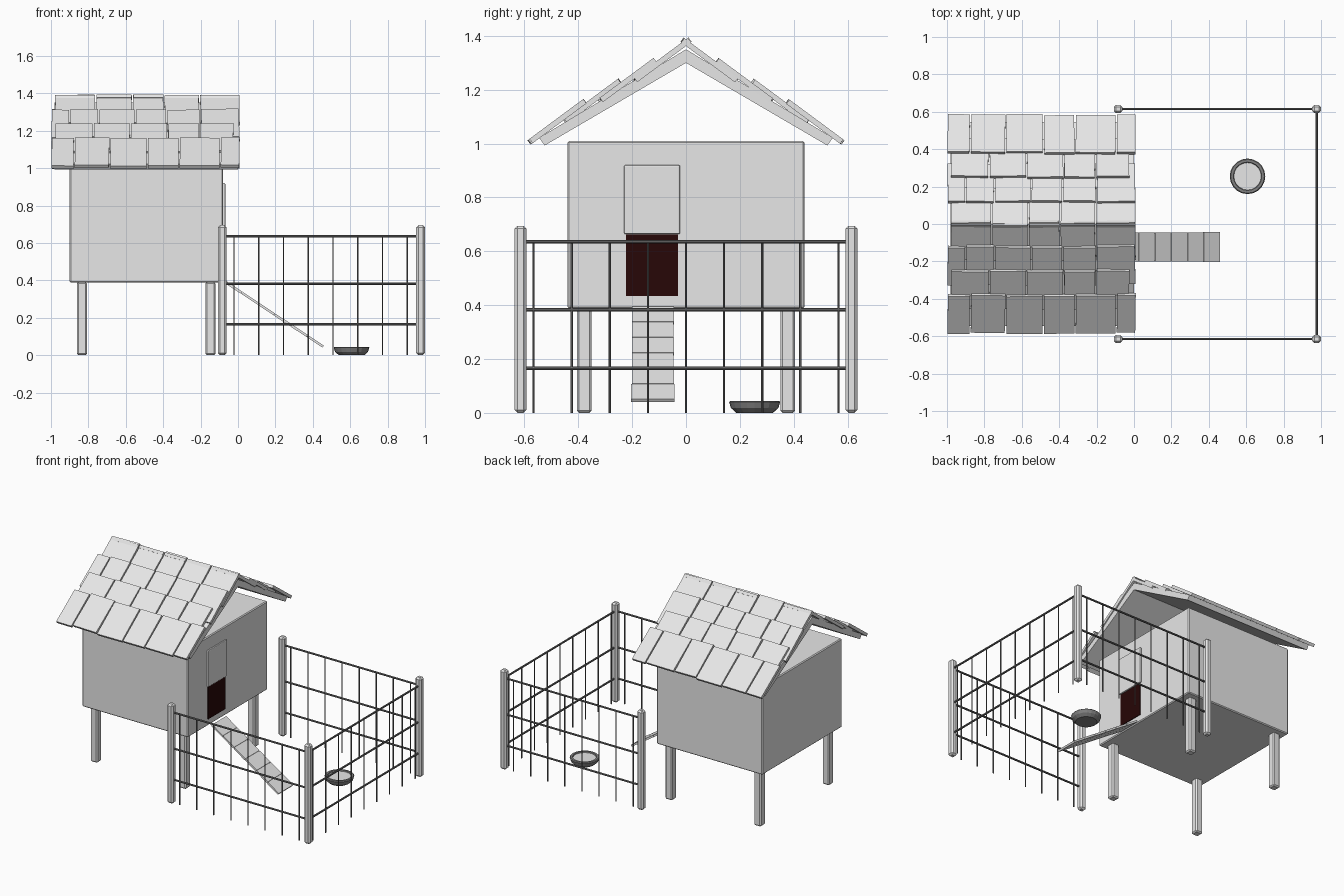
import bpy, bmesh, math, random
from mathutils import Vector, Matrix

random.seed(4)
if "Cube" in bpy.data.objects:
    bpy.data.objects.remove(bpy.data.objects["Cube"], do_unlink=True)


def material(name, rgb):
    m = bpy.data.materials.new(name)
    m.use_nodes = True
    colour = (*rgb, 1)
    m.diffuse_color = colour
    m.node_tree.nodes["Principled BSDF"].inputs["Base Color"].default_value = colour
    return m


PALE = material("pale grey wood", (0.8, 0.8, 0.8))
WIRE = material("dark wire", (0.16, 0.16, 0.16))
DISH = material("dish grey", (0.22, 0.22, 0.22))
DARK = material("dark doorway", (0.02, 0.002, 0.002))


def finish(name, bm, mat):
    bmesh.ops.recalc_face_normals(bm, faces=bm.faces)
    mesh = bpy.data.meshes.new(name)
    bm.to_mesh(mesh)
    bm.free()
    mesh.materials.append(mat)
    ob = bpy.data.objects.new(name, mesh)
    bpy.context.collection.objects.link(ob)
    return ob


def add_box(bm, size, matrix):
    bmesh.ops.create_cube(bm, size=1, matrix=matrix @ Matrix.Diagonal((*size, 1)))


def box(name, lo, hi, mat, bevel=0, segments=1):
    lo, hi = Vector(lo), Vector(hi)
    bm = bmesh.new()
    add_box(bm, hi - lo, Matrix.Translation((lo + hi) / 2))
    ob = finish(name, bm, mat)
    if bevel:
        mod = ob.modifiers.new("Bevel", "BEVEL")
        mod.width, mod.segments = bevel, segments
    return ob


def add_rod(bm, a, b, radius, sides=8):
    a, b = Vector(a), Vector(b)
    d = b - a
    turn = d.to_track_quat('Z', 'Y').to_matrix().to_4x4()
    bmesh.ops.create_cone(bm, cap_ends=True, segments=sides, radius1=radius, radius2=radius,
                          depth=d.length, matrix=Matrix.Translation((a + b) / 2) @ turn)


# House body, doorway and raised hatch
box("house_body", (-0.90, -0.44, 0.388), (-0.08, 0.44, 1.01), PALE, 0.006)
box("doorway", (-0.081, -0.222, 0.435), (-0.075, -0.03, 0.662), DARK)
box("sliding_hatch", (-0.081, -0.23, 0.664), (-0.068, -0.022, 0.92), PALE, 0.005, 2)

# House legs and fence posts
for x in (-0.835, -0.148):
    for y in (-0.378, 0.378):
        box("house_leg", (x - 0.027, y - 0.027, 0), (x + 0.027, y + 0.027, 0.392), PALE, 0.008)
for x in (-0.085, 0.976):
    for y in (-0.615, 0.615):
        box("fence_post", (x - 0.023, y - 0.022, 0), (x + 0.023, y + 0.022, 0.695), PALE, 0.011)

# Gabled roof board: chevron profile pushed along x
bm = bmesh.new()
profile = [(0, 1.35), (0.545, 1.022), (0.525, 0.993), (0, 1.30), (-0.525, 0.993), (-0.545, 1.022)]
rings = [[bm.verts.new((x, y, z)) for y, z in profile] for x in (-0.98, 0.0)]
for i in range(6):
    j = (i + 1) % 6
    bm.faces.new((rings[0][i], rings[0][j], rings[1][j], rings[1][i]))
for ring in rings:
    bm.faces.new((ring[0], ring[1], ring[2], ring[3]))
    bm.faces.new((ring[0], ring[3], ring[4], ring[5]))
finish("roof_board", bm, PALE)

# Shingles: four rows per slope, each row's upper end raised
joints = [
    (-1.0, -0.875, -0.685, -0.485, -0.315, -0.095, 0.012),
    (-0.98, -0.775, -0.575, -0.375, -0.205, -0.022),
    (-1.0, -0.9, -0.745, -0.55, -0.38, -0.2, 0.01),
    (-0.98, -0.76, -0.565, -0.395, -0.205, 0.012),
]
thick = 0.02
for side, label in ((1, "back"), (-1, "front")):
    bm = bmesh.new()
    for row, xs in enumerate(joints):
        low = Vector((0, side * (0.585 - 0.13 * row), 1.015 + 0.076 * row))
        high = Vector((0, side * (0.385 - 0.13 * row), 1.163 + 0.076 * row))
        along = (high - low).normalized()
        normal = Vector((0, -along.y * along.z, along.y ** 2)).normalized()
        across = along.cross(normal)
        for a, b in zip(xs, xs[1:]):
            mid = (low + high) / 2 - normal * thick / 2 + along * random.uniform(-0.005, 0.005)
            mid.x = (a + b) / 2
            basis = Matrix((across, along, normal)).transposed().to_4x4()
            skew = Matrix.Rotation(random.uniform(-0.02, 0.02), 4, 'Z')
            add_box(bm, (b - a - 0.008, (high - low).length, thick),
                    Matrix.Translation(mid) @ basis @ skew)
    finish(label + "_shingles", bm, PALE)

# Ramp made of planks
bm = bmesh.new()
top, foot = Vector((-0.065, -0.123, 0.39)), Vector((0.457, -0.123, 0.045))
slope = foot - top
tilt = Matrix.Rotation(math.atan2(-slope.z, slope.x), 4, 'Y')
planks = 6
for i in range(planks):
    centre = top + slope * (i + 0.5) / planks
    add_box(bm, (slope.length / planks - 0.004, 0.157 + random.uniform(-0.004, 0.004), 0.013),
            Matrix.Translation(centre) @ tilt)
add_box(bm, (slope.length - 0.01, 0.14, 0.007),
        Matrix.Translation((top + foot) / 2 - Vector((0, 0, 0.003))) @ tilt)
finish("ramp", bm, PALE)


# Wire fence on three sides: rails and upright wires
def fence(name, a, b, first, last, count):
    bm = bmesh.new()
    a, b = Vector(a), Vector(b)
    up = Vector((0, 0, 1))
    for z in (0.165, 0.383, 0.635):
        add_rod(bm, a + up * z, b + up * z, 0.0065)
    for i in range(count):
        p = a.lerp(b, first + (last - first) * i / (count - 1))
        add_rod(bm, p, p + up * 0.635, 0.004, 6)
    finish(name, bm, WIRE)


for y, name in ((-0.615, "front_fence"), (0.615, "back_fence")):
    fence(name, (-0.085, y, 0), (0.976, y, 0), 0.06, 0.933, 8)
fence("end_fence", (0.976, -0.615, 0), (0.976, 0.615, 0), 0.04, 0.96, 9)

# Feeding dish: turned profile, with a pale filling
bm = bmesh.new()
sides = 20
turned = [(0.068, 0), (0.088, 0.018), (0.095, 0.04), (0.09, 0.045), (0.076, 0.045), (0.068, 0.026)]
rings = [[bm.verts.new((r * math.cos(math.tau * i / sides), r * math.sin(math.tau * i / sides), z))
          for i in range(sides)] for r, z in turned]
for lower, upper in zip(rings, rings[1:]):
    for i in range(sides):
        j = (i + 1) % sides
        bm.faces.new((lower[i], lower[j], upper[j], upper[i]))
bm.faces.new(rings[0])
bm.faces.new(rings[-1])
dish = finish("feeding_dish", bm, DISH)
dish.location = (0.607, 0.255, 0)

bm = bmesh.new()
bmesh.ops.create_cone(bm, cap_ends=True, segments=sides, radius1=0.07, radius2=0.073, depth=0.008)
finish("dish_filling", bm, PALE).location = (0.607, 0.255, 0.034)
